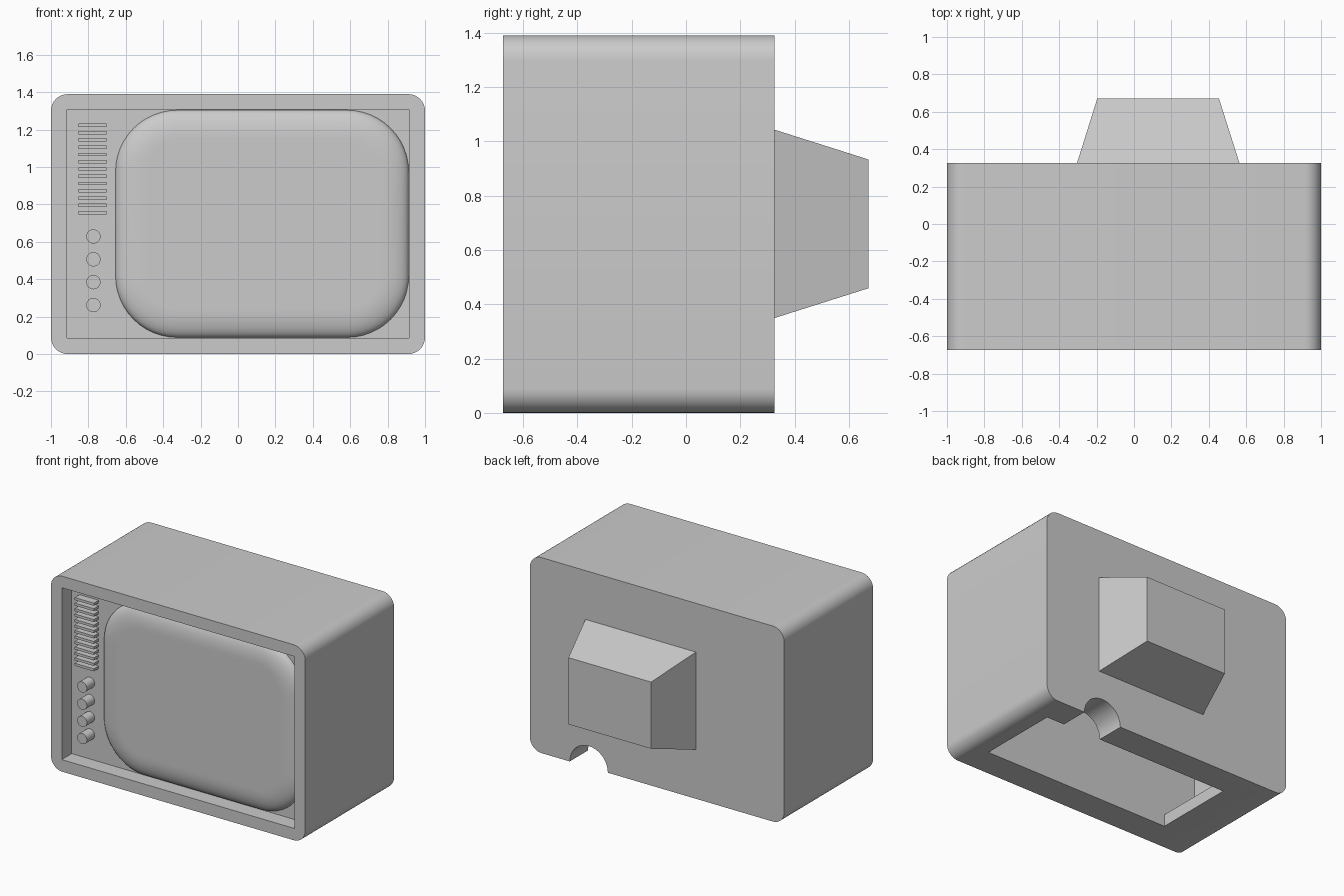
import bpy
import bmesh
from math import cos, sin, pi, radians

cube = bpy.data.objects.get("Cube")
if cube:
    bpy.data.objects.remove(cube, do_unlink=True)

grey = bpy.data.materials.new("plain grey")
grey.use_nodes = True
grey.diffuse_color = (0.6, 0.6, 0.6, 1)
grey.node_tree.nodes["Principled BSDF"].inputs["Base Color"].default_value = (0.6, 0.6, 0.6, 1)

FRONT, BACK, HEIGHT = -0.673, 0.325, 1.39
RECESS = FRONT + 0.112


def outline(x0, x1, z0, z1, y, r=0.0, n=8):
    """Rectangle with optional round corners, standing in the xz plane."""
    if r == 0:
        return [(x1, y, z1), (x0, y, z1), (x0, y, z0), (x1, y, z0)]
    centres = [(x1 - r, z1 - r), (x0 + r, z1 - r), (x0 + r, z0 + r), (x1 - r, z0 + r)]
    pts = []
    for q, (cx, cz) in enumerate(centres):
        for i in range(n + 1):
            a = (q + i / n) * pi / 2
            pts.append((cx + r * cos(a), y, cz + r * sin(a)))
    return pts


def circle(x, z, y, r, n=32):
    return [(x + r * cos(2 * pi * i / n), y, z + r * sin(2 * pi * i / n)) for i in range(n)]


def loft(name, rings):
    """Skin a closed solid through matching rings."""
    bm = bmesh.new()
    loops = [[bm.verts.new(p) for p in ring] for ring in rings]
    for a, b in zip(loops, loops[1:]):
        for i in range(len(a)):
            j = (i + 1) % len(a)
            bm.faces.new((a[i], a[j], b[j], b[i]))
    bm.faces.new(loops[0])
    bm.faces.new(loops[-1])
    bmesh.ops.recalc_face_normals(bm, faces=bm.faces)
    mesh = bpy.data.meshes.new(name)
    bm.to_mesh(mesh)
    bm.free()
    mesh.materials.append(grey)
    obj = bpy.data.objects.new(name, mesh)
    bpy.context.collection.objects.link(obj)
    return obj


def activate(obj):
    bpy.ops.object.select_all(action='DESELECT')
    obj.select_set(True)
    bpy.context.view_layer.objects.active = obj


def smooth(obj):
    activate(obj)
    bpy.ops.object.shade_smooth_by_angle(angle=radians(30))


def box(name, x0, x1, y0, y1, z0, z1):
    return loft(name, [outline(x0, x1, z0, z1, y) for y in (y0, y1)])


# Cabinet shell
cabinet = loft("cabinet", [outline(-1, 1, 0, HEIGHT, y, 0.09) for y in (FRONT, BACK)])

# Front recess, hollow inside, bottom opening and rear cable arch
cutters = [
    box("recess_cutter", -0.915, 0.915, FRONT - 0.1, RECESS, 0.085, 1.307),
    box("hollow_cutter", -0.9, 0.9, -0.468, 0.122, 0.085, 1.307),
    box("opening_cutter", -0.645, 0.827, -0.466, 0.12, -0.1, 0.2),
    loft("cable_cutter", [circle(0.537, 0, y, 0.15) for y in (0.05, BACK + 0.1)]),
]
for cutter in cutters:
    mod = cabinet.modifiers.new("cut", 'BOOLEAN')
    mod.operation = 'DIFFERENCE'
    mod.solver = 'EXACT'
    mod.object = cutter
    activate(cabinet)
    bpy.ops.object.modifier_apply(modifier=mod.name)
    bpy.data.objects.remove(cutter, do_unlink=True)
smooth(cabinet)

# Tapered tube housing on the back
loft("rear_housing", [outline(-0.305, 0.564, 0.349, 1.043, BACK),
                      outline(-0.196, 0.454, 0.459, 0.933, 0.672)])

# Bulging screen: rounded rim around a flat face
rings = []
for i in range(11):
    a = i / 10 * pi / 2
    d = 0.15 * (1 - cos(a))
    rings.append(outline(-0.655 + d, 0.913 - d, 0.089 + d, 1.304 - d,
                         RECESS - 0.06 * sin(a), 0.33 - d, 12))
d = 0.17
rings.append(outline(-0.655 + d, 0.913 - d, 0.089 + d, 1.304 - d, RECESS - 0.06, 0.33 - d, 12))
smooth(loft("screen", rings))

# Speaker slats
for i in range(13):
    z = 1.223 - i * 0.0389
    box(f"speaker_slat_{i + 1}", -0.853, -0.703, RECESS - 0.055, RECESS, z - 0.009, z + 0.009)

# Control knobs
for i in range(4):
    z = 0.629 - i * 0.1223
    smooth(loft(f"knob_{i + 1}", [circle(-0.773, z, y, 0.038) for y in (FRONT + 0.025, RECESS)]))
